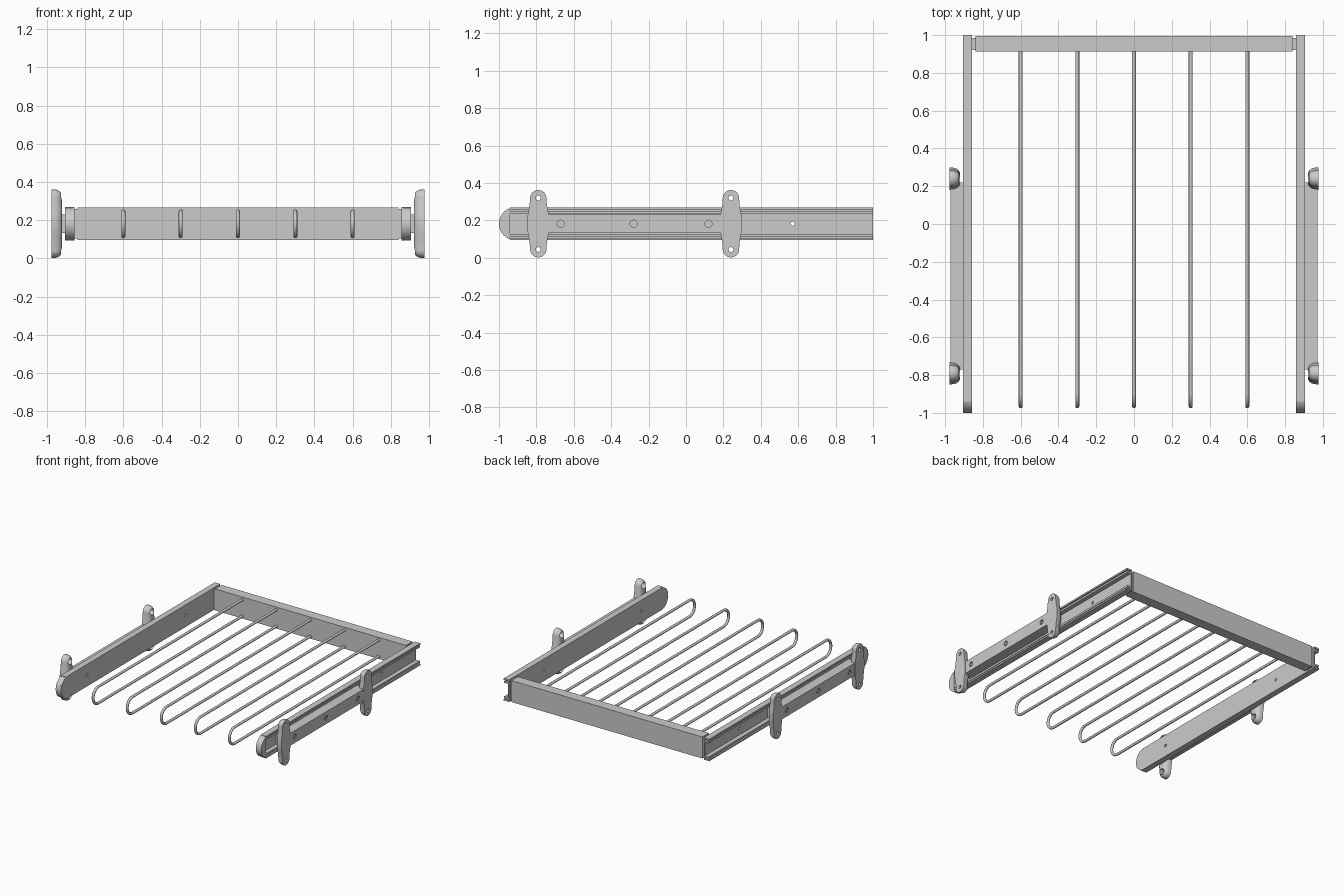
import bpy, bmesh, math

if "Cube" in bpy.data.objects:
    bpy.data.objects.remove(bpy.data.objects["Cube"])

ZC = 0.182          # centre height of rails and brackets
XI, XO = 0.857, 0.905   # inner and outer face of a rail
HALF = 0.088        # half height of a rail


def make(name, bm):
    bmesh.ops.recalc_face_normals(bm, faces=bm.faces)
    me = bpy.data.meshes.new(name)
    bm.to_mesh(me)
    bm.free()
    ob = bpy.data.objects.new(name, me)
    bpy.context.collection.objects.link(ob)
    return ob


def loft(name, layers):
    """Stack of (x, [(y, z)...]) outlines joined into a closed solid."""
    bm = bmesh.new()
    rings = [[bm.verts.new((x, y, z)) for y, z in pts] for x, pts in layers]
    n = len(rings[0])
    for a, b in zip(rings, rings[1:]):
        for i in range(n):
            bm.faces.new((a[i], a[(i + 1) % n], b[(i + 1) % n], b[i]))
    bm.faces.new(rings[0])
    bm.faces.new(rings[-1][::-1])
    return make(name, bm)


def box(name, x0, x1, y0, y1, z0, z1):
    pts = [(y0, z0), (y1, z0), (y1, z1), (y0, z1)]
    return loft(name, [(x0, pts), (x1, pts)])


def disc(y, z, r, n=24):
    return [(y + r * math.cos(2 * math.pi * i / n),
             z + r * math.sin(2 * math.pi * i / n)) for i in range(n)]


def peg(name, y, z, r, x0, x1):
    return loft(name, [(x0, disc(y, z, r)), (x1, disc(y, z, r))])


def cut(ob, cutters):
    for c in cutters:
        m = ob.modifiers.new("cut", 'BOOLEAN')
        m.operation = 'DIFFERENCE'
        m.solver = 'EXACT'
        m.object = c
        bpy.context.view_layer.objects.active = ob
        bpy.ops.object.modifier_apply(modifier=m.name)
        bpy.data.objects.remove(c)


def smooth(ob, angle=35):
    bpy.ops.object.select_all(action='DESELECT')
    ob.select_set(True)
    bpy.context.view_layer.objects.active = ob
    bpy.ops.object.shade_smooth_by_angle(angle=math.radians(angle))


def mirror(ob):
    m = ob.modifiers.new("mirror", 'MIRROR')
    m.use_mirror_merge = False


# Rail: inner web with a round front end and screw holes
def nose(y_end):
    cy = -1 + HALF
    a0 = math.acos(max(-1, (y_end - cy) / HALF)) if y_end < cy else math.pi / 2
    arc = [a0 + (2 * math.pi - 2 * a0) * i / 24 for i in range(25)]
    return [(cy + HALF * math.cos(a), ZC + HALF * math.sin(a)) for a in arc]


outline = nose(0) + [(1, ZC - HALF), (1, ZC + HALF)]
web = loft("rail_web", [(XI, outline), (XI + 0.01, outline)])
cut(web, [peg("hole", y, ZC, 0.011, XI - 0.02, XI + 0.03) for y in (-0.67, 0.57)])
smooth(web)
mirror(web)

# Solid rounded nose on the front of the rail
cap = loft("rail_nose", [(XI + 0.009, nose(-0.94)), (XO, nose(-0.94))])
smooth(cap)
mirror(cap)

# Long flanges of the rail channel
for s, label in ((1, "upper"), (-1, "lower")):
    for kind, a, b, depth in (("outer", 0.076, HALF, 0), ("inner", 0.054, 0.069, 0.004)):
        z0, z1 = sorted((ZC + s * a, ZC + s * b))
        mirror(box(f"rail_{label}_{kind}_flange", XI + 0.009, XO - depth,
                   -0.94, 1, z0, z1))

# Fixed slide bar between the wall brackets, with recessed screws
SCREWS = (-0.67, -0.28, 0.12)
bar = box("slide_bar", 0.872, 0.972, -0.77, 0.22, ZC - 0.049, ZC + 0.049)
cut(bar, [peg("recess", y, ZC, 0.019, 0.963, 1.0) for y in SCREWS])
mirror(bar)
for i, y in enumerate(SCREWS):
    screw = peg(f"slide_screw_{i + 1}", y, ZC, 0.011, 0.955, 0.971)
    smooth(screw)
    mirror(screw)


# Wall brackets: flat outside, rounded toward the rail
def bracket_outline(cy, d):
    r = 0.044 - d
    w = 0.059 - d
    top = [(r * math.cos(math.pi * i / 16), 0.136 + r * math.sin(math.pi * i / 16))
           for i in range(17)]
    side = [(-0.046 + d, 0.10), (-0.053 + d, 0.065), (-w, 0.03)]
    upper = [(-y, z) for y, z in side[::-1]] + top + side
    return [(cy + y, ZC + z) for y, z in upper] + \
           [(cy - y, ZC - z) for y, z in upper]


for label, cy in (("front", -0.79), ("rear", 0.24)):
    layers = [(x, bracket_outline(cy, d)) for x, d in
              ((0.976, 0), (0.955, 0.001), (0.942, 0.005), (0.930, 0.013), (0.921, 0.026))]
    br = loft(f"{label}_bracket", layers)
    holes = []
    for s in (-1, 1):
        holes.append(peg("hole", cy, ZC + s * 0.138, 0.013, 0.90, 1.0))
        holes.append(peg("bore", cy, ZC + s * 0.138, 0.024, 0.90, 0.955))
    cut(br, holes)
    smooth(br)
    mirror(br)

# Rear cross bar and the small necks that join it to the rails
box("rear_bar", -0.84, 0.84, 0.913, 0.995, 0.097, 0.268)
mirror(box("rear_bar_neck", 0.835, XI + 0.002, 0.92, 0.985, 0.105, 0.26))

# Hanging rods: upright U-shaped wires
R = 0.065
path = [(0.92, ZC + R)]
path += [(-0.90 - R * math.sin(math.pi * i / 14), ZC + R * math.cos(math.pi * i / 14))
         for i in range(15)]
path += [(0.92, ZC - R)]
for i in range(5):
    x = -0.6 + 0.3 * i
    cu = bpy.data.curves.new("hanging_rod", 'CURVE')
    cu.dimensions = '3D'
    cu.bevel_depth = 0.0105
    cu.bevel_resolution = 3
    cu.use_fill_caps = True
    sp = cu.splines.new('POLY')
    sp.points.add(len(path) - 1)
    for p, (y, z) in zip(sp.points, path):
        p.co = (x, y, z, 1)
    sp.use_smooth = True
    rod = bpy.data.objects.new(f"hanging_rod_{i + 1}", cu)
    bpy.context.collection.objects.link(rod)
